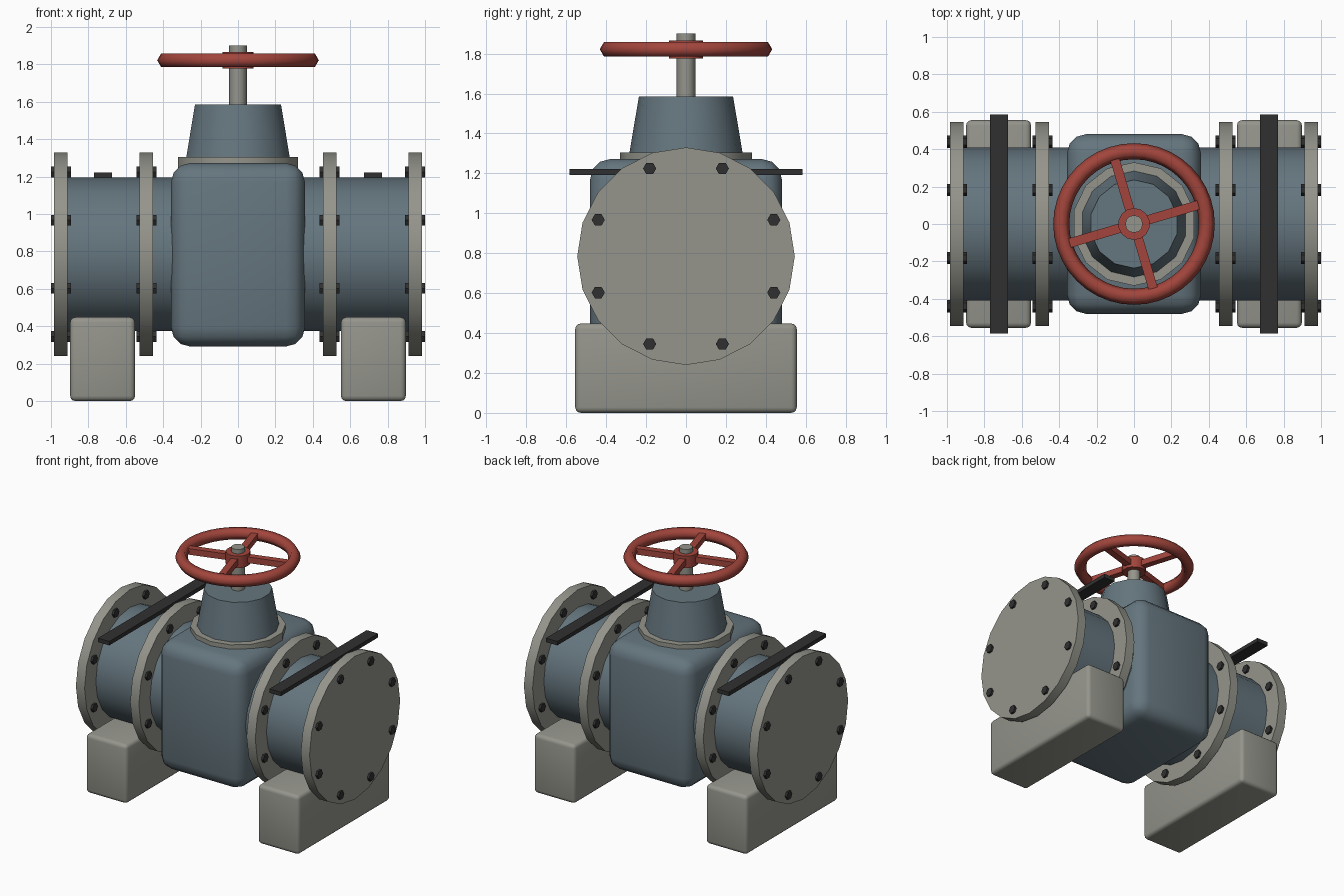
import bpy
from math import pi, cos, sin, radians

cube = bpy.data.objects.get("Cube")
if cube:
    bpy.data.objects.remove(cube, do_unlink=True)


def material(name, rgb):
    m = bpy.data.materials.new(name)
    m.use_nodes = True
    m.diffuse_color = (*rgb, 1)
    m.node_tree.nodes["Principled BSDF"].inputs["Base Color"].default_value = (*rgb, 1)
    return m


BLUE = material("blue_grey_paint", (0.13, 0.18, 0.21))
GREY = material("warm_grey", (0.30, 0.30, 0.265))
DARK = material("dark_steel", (0.03, 0.03, 0.03))
RED = material("red_paint", (0.36, 0.06, 0.045))
AXIS_Z = 0.785


def finish(name, mat, smooth=True, angle=35):
    ob = bpy.context.object
    ob.name = name
    ob.data.materials.append(mat)
    if smooth:
        bpy.ops.object.shade_smooth_by_angle(angle=radians(angle))
    return ob


def cylinder(name, mat, radius, depth, loc, sides, along_x=False, smooth=True):
    bpy.ops.mesh.primitive_cylinder_add(
        vertices=sides, radius=radius, depth=depth, location=loc,
        rotation=(0, pi / 2 if along_x else 0, 0))
    return finish(name, mat, smooth)


def box(name, mat, size, loc, bevel=0, turn=0):
    bpy.ops.mesh.primitive_cube_add(size=1, location=loc, rotation=(0, 0, turn))
    ob = bpy.context.object
    ob.scale = size
    bpy.ops.object.transform_apply(location=False, rotation=False, scale=True)
    if bevel:
        mod = ob.modifiers.new("rounded_edges", "BEVEL")
        mod.width = bevel
        mod.segments = 3
        bpy.ops.object.modifier_apply(modifier=mod.name)
    return finish(name, mat, bevel > 0)


# Pipe and valve body
cylinder("pipe", BLUE, 0.41, 1.88, (0, 0, AXIS_Z), 20, along_x=True)
box("valve_body", BLUE, (0.715, 0.96, 0.98), (0, 0, 0.782), bevel=0.1)

for side, s in (("left", 1), ("right", -1)):
    # Flanges with a ring of bolts
    for place, x in (("inner", 0.49), ("outer", 0.947)):
        cylinder(f"{side}_{place}_flange", GREY, 0.545, 0.073,
                 (s * x, 0, AXIS_Z), 20, along_x=True)
        for i in range(8):
            a = (i + 0.5) * pi / 4
            cylinder(f"{side}_{place}_bolt_{i + 1}", DARK, 0.033, 0.106,
                     (s * x, 0.476 * cos(a), AXIS_Z + 0.476 * sin(a)),
                     6, along_x=True, smooth=False)
    # Support block and strap
    box(f"{side}_support", GREY, (0.347, 1.11, 0.448), (s * 0.724, 0, 0.224), bevel=0.028)
    box(f"{side}_strap", DARK, (0.096, 1.17, 0.03), (s * 0.722, 0, 1.207))

# Bonnet
cylinder("bonnet_flange", GREY, 0.33, 0.06, (0, 0, 1.275), 14)
bpy.ops.mesh.primitive_cone_add(vertices=14, radius1=0.29, radius2=0.236,
                                depth=0.32, location=(0, 0, 1.425))
finish("bonnet", BLUE)

# Stem and handwheel
cylinder("stem", GREY, 0.047, 0.36, (0, 0, 1.72), 12)
WHEEL_Z = 1.822
bpy.ops.mesh.primitive_torus_add(major_radius=0.389, minor_radius=0.043,
                                 major_segments=40, minor_segments=6,
                                 location=(0, 0, WHEEL_Z))
finish("handwheel_rim", RED, angle=65)
cylinder("handwheel_hub", RED, 0.085, 0.09, (0, 0, WHEEL_Z), 14)
for i in range(4):
    a = radians(16.5) + i * pi / 2
    box(f"handwheel_spoke_{i + 1}", RED, (0.33, 0.05, 0.046),
        (0.205 * cos(a), 0.205 * sin(a), WHEEL_Z), turn=a)
